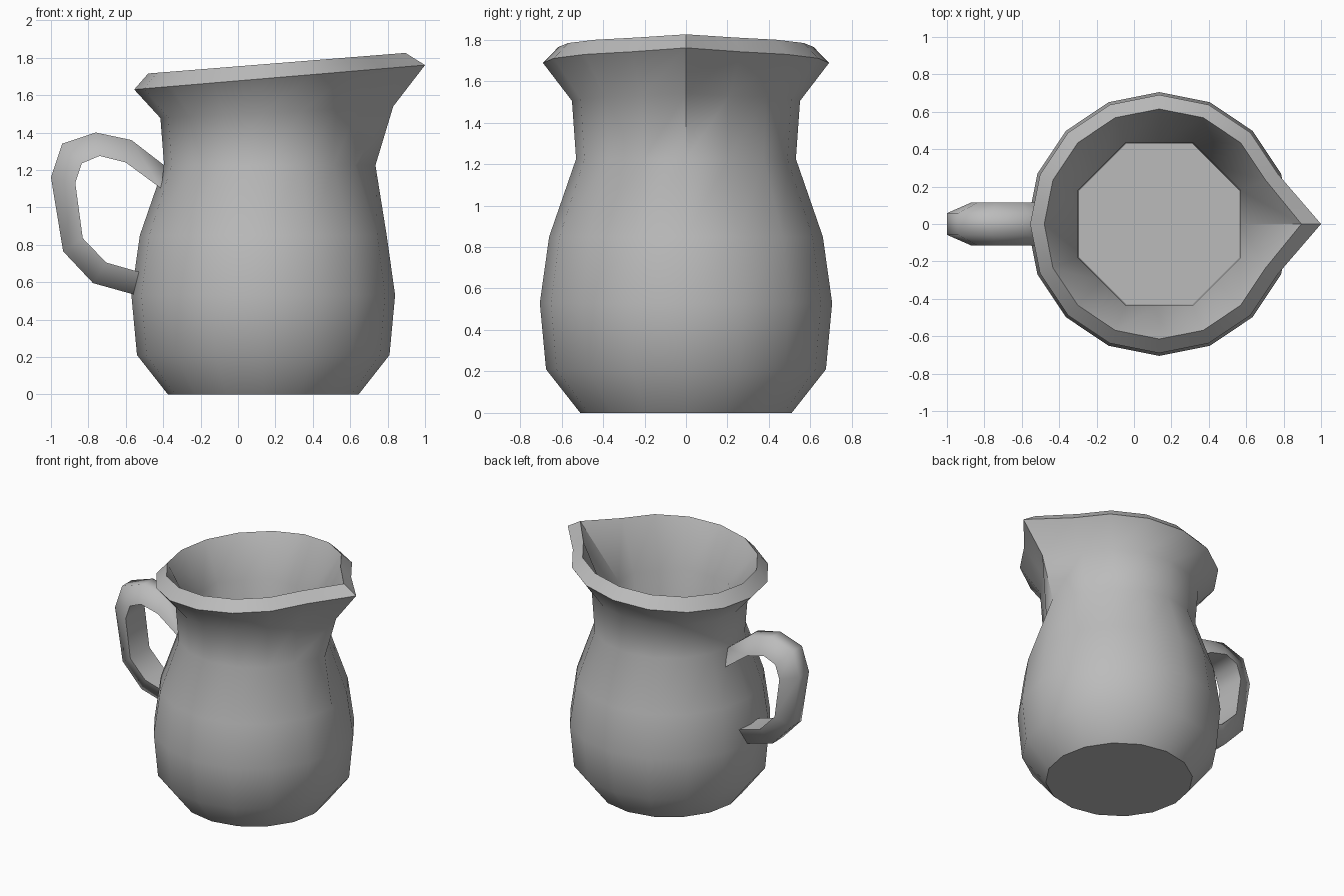
import bpy, bmesh, math

cube = bpy.data.objects.get("Cube")
if cube:
    bpy.data.objects.remove(cube)

grey = bpy.data.materials.new("grey clay")
grey.use_nodes = True
color = (0.5, 0.5, 0.5, 1)
grey.diffuse_color = color
grey.node_tree.nodes["Principled BSDF"].inputs["Base Color"].default_value = color

SIDES = 16
AXIS_X = 0.135


def finish(bm, name, angle):
    bmesh.ops.recalc_face_normals(bm, faces=bm.faces)
    mesh = bpy.data.meshes.new(name)
    bm.to_mesh(mesh)
    bm.free()
    mesh.materials.append(grey)
    obj = bpy.data.objects.new(name, mesh)
    bpy.context.collection.objects.link(obj)
    bpy.ops.object.select_all(action='DESELECT')
    obj.select_set(True)
    bpy.context.view_layer.objects.active = obj
    bpy.ops.object.shade_smooth_by_angle(angle=math.radians(angle))
    return obj


def bridge(bm, rings):
    """Join successive closed rings with quads and cap both ends."""
    for a, b in zip(rings, rings[1:]):
        n = len(a)
        for i in range(n):
            j = (i + 1) % n
            bm.faces.new((a[i], a[j], b[j], b[i]))
    bm.faces.new(rings[0])
    bm.faces.new(rings[-1])


def body_ring(bm, radius, z, spout=None, tilt=0.0, octagon=False):
    """One ring of the jug; the +x point is pulled out to the spout radius."""
    ring = []
    for i in range(SIDES):
        a = i * math.tau / SIDES
        r = radius
        if octagon and i % 2 == 0:
            r *= math.cos(math.pi / 8)
        if i == 0 and spout:
            r = spout
        x = r * math.cos(a)
        ring.append(bm.verts.new((AXIS_X + x, r * math.sin(a), z + tilt * x)))
    return ring


# Jug: outside wall, slanted lip, then inside wall down to the floor
bm = bmesh.new()
rings = [
    body_ring(bm, 0.51, 0),
    body_ring(bm, 0.675, 0.21),
    body_ring(bm, 0.705, 0.53),
    body_ring(bm, 0.66, 0.85),
    body_ring(bm, 0.53, 1.225, spout=0.60),
    body_ring(bm, 0.55, 1.505, spout=0.695, tilt=0.05),
    body_ring(bm, 0.69, 1.688, spout=0.865, tilt=0.084),
    body_ring(bm, 0.615, 1.765, spout=0.76, tilt=0.08),
    body_ring(bm, 0.47, 1.45, octagon=True),
    body_ring(bm, 0.465, 0.1, octagon=True),
]
bridge(bm, rings)
finish(bm, "jug_body", 40)

# Handle: wedge section, wide on the inside of the loop
outer = [(-0.395, 1.225), (-0.57, 1.36), (-0.76, 1.40), (-0.94, 1.34),
         (-1.0, 1.16), (-0.935, 0.765), (-0.775, 0.595), (-0.56, 0.535)]
inner = [(-0.41, 1.10), (-0.60, 1.24), (-0.74, 1.275), (-0.835, 1.235),
         (-0.87, 1.13), (-0.83, 0.835), (-0.705, 0.705), (-0.53, 0.655)]
bm = bmesh.new()
sections = []
for (ox, oz), (ix, iz) in zip(outer, inner):
    corners = ((ox, -0.058, oz), (ox, 0.058, oz), (ix, 0.115, iz), (ix, -0.115, iz))
    sections.append([bm.verts.new(c) for c in corners])
bridge(bm, sections)
finish(bm, "handle", 70)
